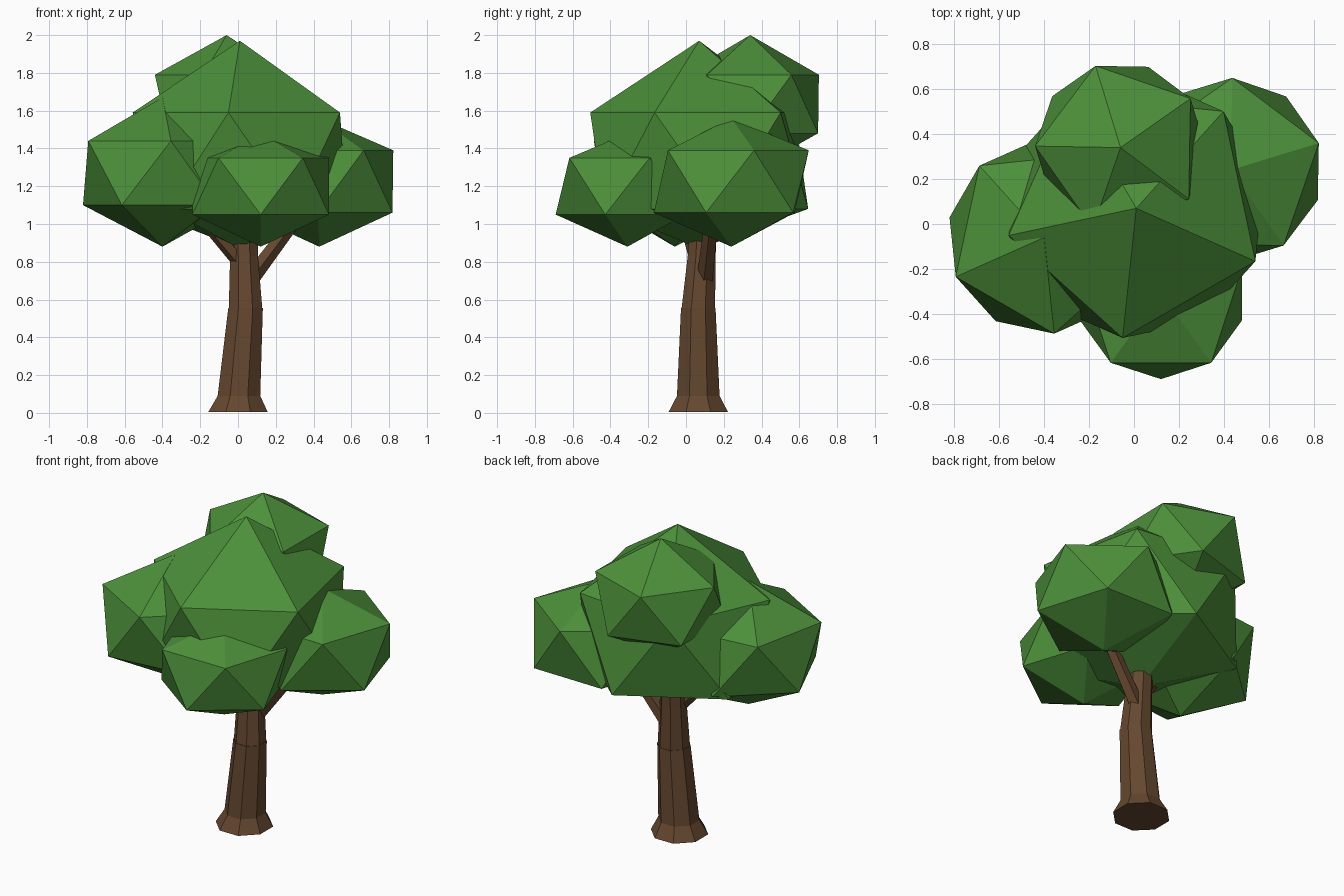
import bpy
import bmesh
from math import cos, sin, radians
from mathutils import Vector

old = bpy.data.objects.get("Cube")
if old:
    bpy.data.objects.remove(old, do_unlink=True)


def make_material(name, rgb):
    mat = bpy.data.materials.new(name)
    mat.use_nodes = True
    color = (*rgb, 1.0)
    mat.diffuse_color = color
    mat.node_tree.nodes["Principled BSDF"].inputs["Base Color"].default_value = color
    return mat


leaf_green = make_material("leaf green", (0.073, 0.28, 0.042))
bark_brown = make_material("bark brown", (0.13, 0.064, 0.029))


def add_object(name, bm, mat):
    bmesh.ops.recalc_face_normals(bm, faces=bm.faces)
    mesh = bpy.data.meshes.new(name)
    bm.to_mesh(mesh)
    bm.free()
    mesh.materials.append(mat)
    obj = bpy.data.objects.new(name, mesh)
    bpy.context.collection.objects.link(obj)
    return obj


def foliage(name, center, radius, turn, levels):
    """Twenty-sided clump; levels are heights of bottom, two rings and top."""
    bm = bmesh.new()
    bmesh.ops.create_icosphere(bm, subdivisions=1, radius=1.0)
    c, s = cos(radians(turn)), sin(radians(turn))
    ring = radius / 0.8944
    for v in bm.verts:
        x, y, z = v.co
        level = 0 if z < -0.9 else 1 if z < 0 else 2 if z < 0.9 else 3
        v.co = (center[0] + ring * (x * c - y * s),
                center[1] + ring * (x * s + y * c), levels[level])
    return add_object(name, bm, leaf_green)


def tube(name, stations, sides, tilted=False):
    """Loft of polygon rings through (x, y, z, radius) stations."""
    bm = bmesh.new()
    axis = Vector(stations[-1][:3]) - Vector(stations[0][:3])
    turn = axis.to_track_quat('Z', 'Y')
    rings = []
    for x, y, z, r in stations:
        ring = []
        for i in range(sides):
            a = radians(360 * (i + 0.5) / sides)
            offset = Vector((r * cos(a), r * sin(a), 0))
            if tilted:
                offset = turn @ offset
            ring.append(bm.verts.new(Vector((x, y, z)) + offset))
        rings.append(ring)
    for low, high in zip(rings, rings[1:]):
        for i in range(sides):
            j = (i + 1) % sides
            bm.faces.new((low[i], low[j], high[j], high[i]))
    bm.faces.new(rings[0][::-1])
    bm.faces.new(rings[-1])
    return add_object(name, bm, bark_brown)


# Trunk: flared foot, leaning lower part and a slightly narrower upper part
tube("lower_trunk", [(0, 0.065, 0.005, 0.17), (0.005, 0.065, 0.09, 0.122),
                     (0.04, 0.065, 0.555, 0.099)], 8)
tube("upper_trunk", [(0.04, 0.065, 0.55, 0.096), (0.032, 0.083, 0.83, 0.08),
                     (0.03, 0.09, 0.99, 0.078)], 8)

# Branches reaching into the side clumps
tube("left_branch", [(0.06, 0.10, 0.70, 0.046), (0.33, 0.14, 1.06, 0.036)], 5, True)
tube("right_branch", [(0.01, 0.06, 0.80, 0.04), (-0.25, -0.03, 1.10, 0.03)], 5, True)

# Foliage clumps
foliage("main_foliage", (0.01, 0.07), 0.58, 48, (0.87, 1.08, 1.59, 1.97))
foliage("left_foliage", (0.43, 0.24), 0.41, 17, (0.88, 1.06, 1.39, 1.56))
foliage("right_foliage", (-0.40, -0.06), 0.43, 60, (0.88, 1.10, 1.44, 1.67))
foliage("front_foliage", (0.12, -0.31), 0.38, 18, (0.88, 1.05, 1.35, 1.48))
foliage("back_foliage", (-0.06, 0.34), 0.38, 35, (1.28, 1.48, 1.79, 2.0))
